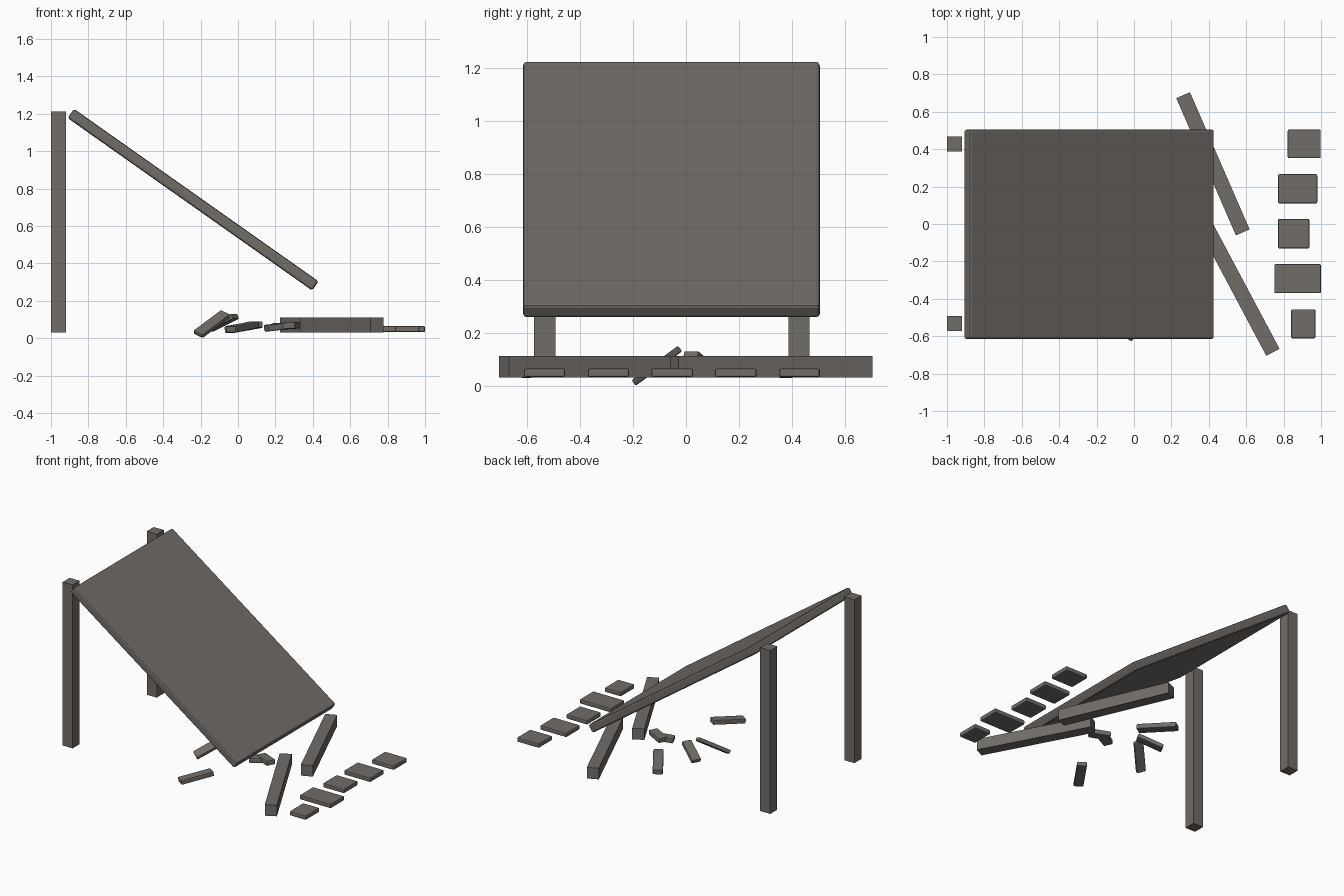
import bpy
from mathutils import Vector, Matrix

# Dark weathered grey for every part
dark = bpy.data.materials.new("dark_grey")
dark.diffuse_color = (0.165, 0.150, 0.137, 1)


def block(name, center, size, along=(1, 0, 0), up=(0, 0, 1), bevel=0.0):
    """Box whose length follows `along` and whose thickness follows `up`."""
    x = Vector(along).normalized()
    y = Vector(up).cross(x).normalized()
    z = x.cross(y)
    bpy.ops.mesh.primitive_cube_add(size=1)
    ob = bpy.context.object
    ob.name = name
    rot = Matrix((x, y, z)).transposed()
    ob.data.transform(Matrix.Diagonal((*size, 1)))
    ob.data.materials.append(dark)
    ob.matrix_world = Matrix.Translation(center) @ rot.to_4x4()
    if bevel:
        m = ob.modifiers.new("edge_bevel", 'BEVEL')
        m.width = bevel
        m.segments = 2
    return ob


# Standing posts
for side, y in (("front", -0.533), ("back", 0.427)):
    block(f"{side}_post", (-0.96, y, 0.622), (0.08, 0.08, 1.18))

# Collapsed sloping slab
block("sloping_slab", (-0.24, -0.055, 0.741), (1.60, 1.12, 0.06),
      along=(1.3, 0, -0.917), bevel=0.012)

# Broken posts lying on the ground
block("fallen_post_back", (0.422, 0.322, 0.072), (0.80, 0.08, 0.08),
      along=(60, -138, 0))
block("fallen_post_front", (0.555, -0.333, 0.072), (0.80, 0.08, 0.08),
      along=(67, -126, 0))

# Flat stones: x min, x max, y min, y max
stones = [
    (0.822, 0.998, 0.352, 0.505),
    (0.77, 0.98, 0.110, 0.266),
    (0.77, 0.938, -0.130, 0.027),
    (0.75, 1.0, -0.370, -0.215),
    (0.84, 0.97, -0.612, -0.456),
]
for i, (x0, x1, y0, y1) in enumerate(stones):
    block(f"flat_stone_{i + 1}", ((x0 + x1) / 2, (y0 + y1) / 2, 0.049),
          (x1 - x0, y1 - y0, 0.032), bevel=0.007)

# Rubble splinters: centre, size, direction, face normal
up = (0, 0, 1)
rubble = [
    ((0.03, 0.275, 0.06), (0.27, 0.068, 0.036), (0.56, -0.83, 0.10), up),
    ((-0.085, 0.06, 0.083), (0.18, 0.065, 0.03), (0.14, -0.085, 0.07), up),
    ((-0.14, -0.11, 0.076), (0.235, 0.064, 0.026), (0.147, 0.148, 0.11), (0, -0.59, 0.81)),
    ((0.025, -0.515, 0.06), (0.23, 0.064, 0.034), (0.56, 0.83, 0.12), up),
    ((0.205, -0.055, 0.06), (0.12, 0.065, 0.035), (0.9, 0.4, 0.1), up),
    ((0.255, -0.045, 0.066), (0.14, 0.065, 0.035), (0.9, -0.45, 0.05), up),
]
for i, (c, s, d, n) in enumerate(rubble):
    block(f"rubble_{i + 1}", c, s, along=d, up=n, bevel=0.006)
